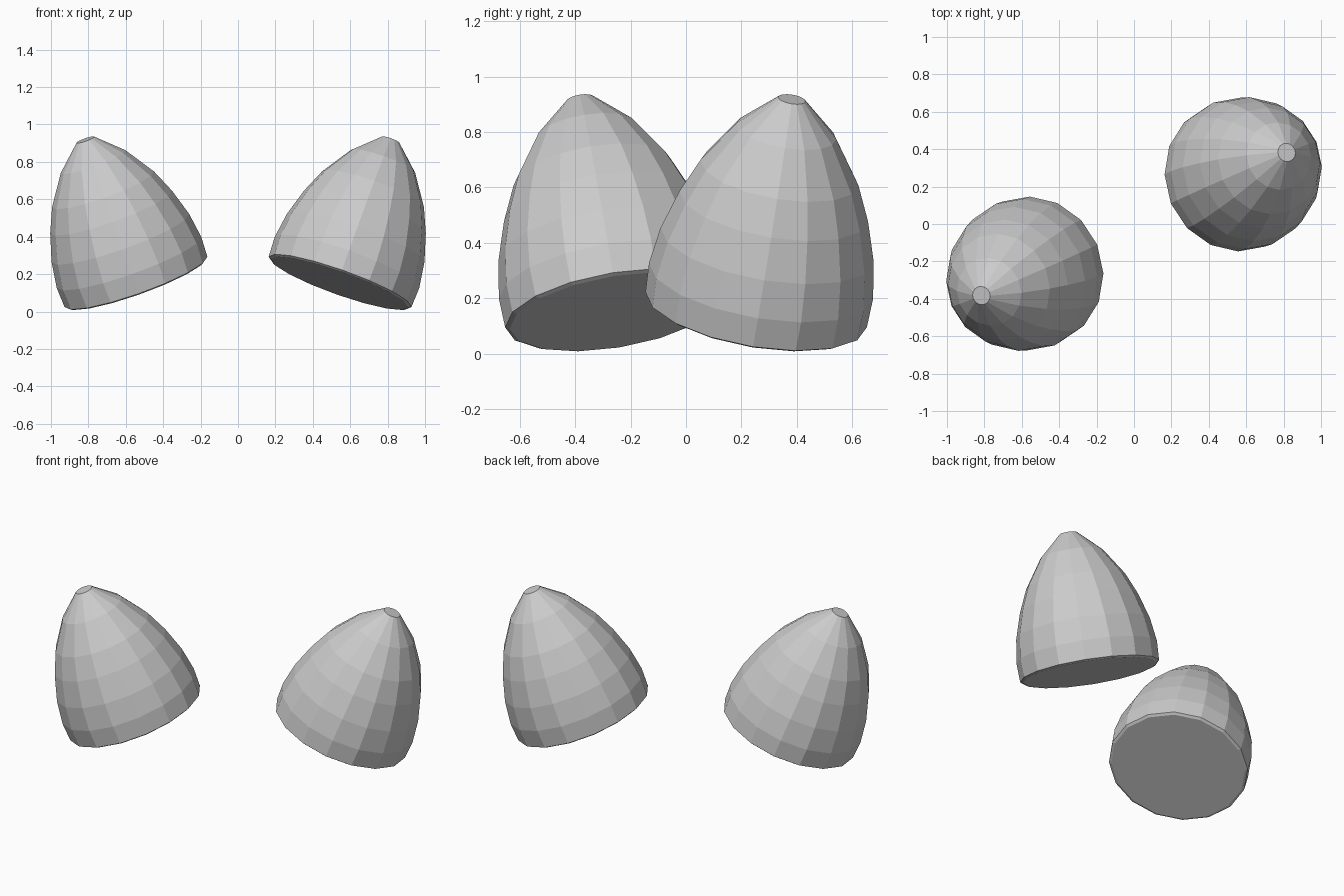
import bpy
import bmesh
from math import sin, cos, tau
from mathutils import Vector

cube = bpy.data.objects.get("Cube")
if cube:
    bpy.data.objects.remove(cube)

# One plain grey for everything
grey = bpy.data.materials.new("plain grey")
grey.use_nodes = True
colour = (0.6, 0.6, 0.6, 1)
grey.diffuse_color = colour
grey.node_tree.nodes["Principled BSDF"].inputs["Base Color"].default_value = colour

SIDES = 16
# Radius and height along the dome's own axis
PROFILE = [(0.39, 0), (0.405, 0.008), (0.41, 0.12), (0.39, 0.26),
           (0.345, 0.41), (0.289, 0.54), (0.183, 0.70), (0.05, 0.825)]


def make_dome(name, side):
    """Faceted dome with flat ends, leaning outward on the given side."""
    bm = bmesh.new()
    rings = []
    for radius, height in PROFILE:
        rings.append([bm.verts.new((radius * cos(tau * i / SIDES),
                                    radius * sin(tau * i / SIDES), height))
                      for i in range(SIDES)])
    for low, high in zip(rings, rings[1:]):
        for i in range(SIDES):
            j = (i + 1) % SIDES
            bm.faces.new((low[i], low[j], high[j], high[i]))
    bm.faces.new(reversed(rings[0]))
    bm.faces.new(rings[-1])

    mesh = bpy.data.meshes.new(name)
    bm.to_mesh(mesh)
    bm.free()
    mesh.materials.append(grey)
    dome = bpy.data.objects.new(name, mesh)
    bpy.context.collection.objects.link(dome)

    # Lean the axis outward and place the base
    axis = Vector((side * 0.272, side * 0.13, 0.765))
    dome.rotation_mode = 'QUATERNION'
    dome.rotation_quaternion = Vector((0, 0, 1)).rotation_difference(axis)
    dome.location = (side * 0.543, side * 0.252, 0.151)
    return dome


make_dome("left_dome", 1)
make_dome("right_dome", -1)
